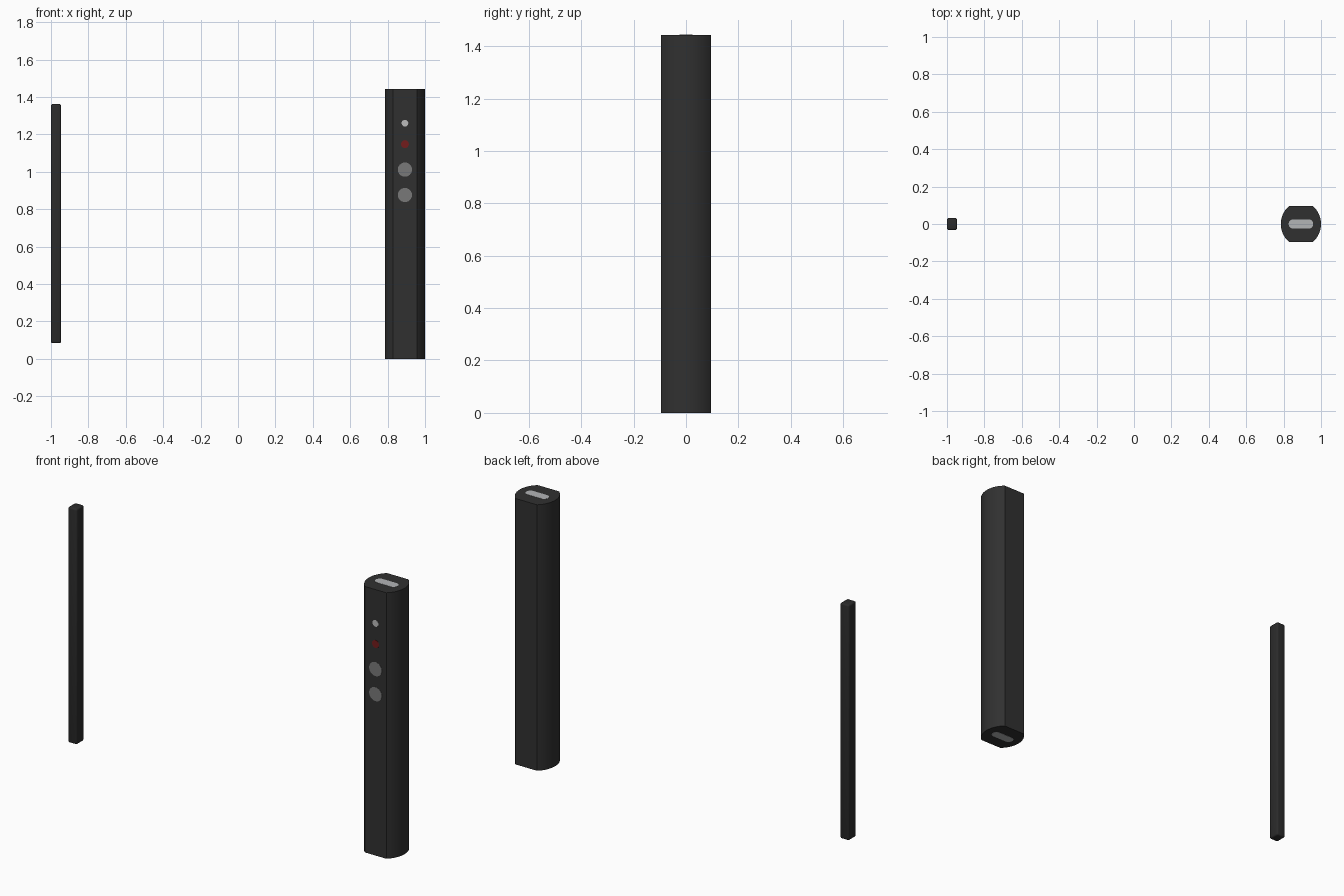
import bpy, bmesh, math

if "Cube" in bpy.data.objects:
    bpy.data.objects.remove(bpy.data.objects["Cube"])


def material(name, r, g, b):
    m = bpy.data.materials.new(name)
    m.diffuse_color = (r, g, b, 1)
    m.use_nodes = True
    m.node_tree.nodes["Principled BSDF"].inputs["Base Color"].default_value = m.diffuse_color
    return m


body_black = material("body black", 0.030, 0.030, 0.030)
bar_black = material("bar black", 0.024, 0.024, 0.024)
port_grey = material("port silver", 0.45, 0.46, 0.47)
lamp_white = material("lamp white", 0.50, 0.50, 0.50)
lamp_red = material("lamp red", 0.17, 0.012, 0.012)
button_grey = material("button grey", 0.19, 0.19, 0.19)

CX, H, D = 0.8925, 1.443, 0.095   # body centre, height, half depth


def extrude(name, outline, height, loc, mat, rot=(0, 0, 0)):
    """Closed outline in xy, extruded up z."""
    bm = bmesh.new()
    face = bm.faces.new([bm.verts.new((x, y, 0)) for x, y in outline])
    res = bmesh.ops.extrude_face_region(bm, geom=[face])
    verts = [v for v in res["geom"] if isinstance(v, bmesh.types.BMVert)]
    bmesh.ops.translate(bm, verts=verts, vec=(0, 0, height))
    bmesh.ops.recalc_face_normals(bm, faces=bm.faces)
    return finish(name, bm, loc, mat, rot)


def finish(name, bm, loc, mat, rot=(0, 0, 0)):
    me = bpy.data.meshes.new(name)
    bm.to_mesh(me)
    bm.free()
    me.materials.append(mat)
    ob = bpy.data.objects.new(name, me)
    ob.location, ob.rotation_euler = loc, rot
    bpy.context.collection.objects.link(ob)
    bpy.ops.object.select_all(action='DESELECT')
    ob.select_set(True)
    bpy.context.view_layer.objects.active = ob
    bpy.ops.object.shade_smooth_by_angle(angle=math.radians(30))
    return ob


# main body: flat front and back, bowed sides
sag, half_w = 0.043, 0.1075
R = (D * D + sag * sag) / (2 * sag)
a = math.asin(D / R)
arc = [(half_w - R + R * math.cos(t), R * math.sin(t))
       for t in (-a + 2 * a * i / 24 for i in range(25))]
extrude("body", arc + [(-x, -y) for x, y in arc], H, (CX, 0, 0), body_black)

# connector ports in both ends
w, r = 0.066, 0.025
cap = [(w - r + r * math.cos(t), r * math.sin(t))
       for t in (-math.pi / 2 + math.pi * i / 12 for i in range(13))]
slot = cap + [(-x, -y) for x, y in cap]
extrude("top_port", slot, 0.002, (CX, 0, H - 0.001), port_grey)
extrude("bottom_port", slot, 0.002, (CX, 0, -0.001), port_grey)

# lamps and buttons on the front
for name, z, rad, mat in (("white_lamp", 1.26, 0.018, lamp_white),
                          ("red_lamp", 1.148, 0.021, lamp_red),
                          ("upper_button", 1.012, 0.038, button_grey),
                          ("lower_button", 0.876, 0.038, button_grey)):
    disc = [(rad * math.cos(i * math.tau / 32), rad * math.sin(i * math.tau / 32))
            for i in range(32)]
    extrude(name, disc, 0.002, (CX, -D + 0.001, z), mat, (math.pi / 2, 0, 0))

# separate slim bar
bm = bmesh.new()
bmesh.ops.create_cube(bm, size=1)
bmesh.ops.scale(bm, vec=(0.054, 0.064, 1.278), verts=bm.verts)
bmesh.ops.bevel(bm, geom=bm.edges[:], offset=0.009, segments=3, profile=0.5,
                affect='EDGES')
finish("slim_bar", bm, (-0.973, 0, 0.723), bar_black)
